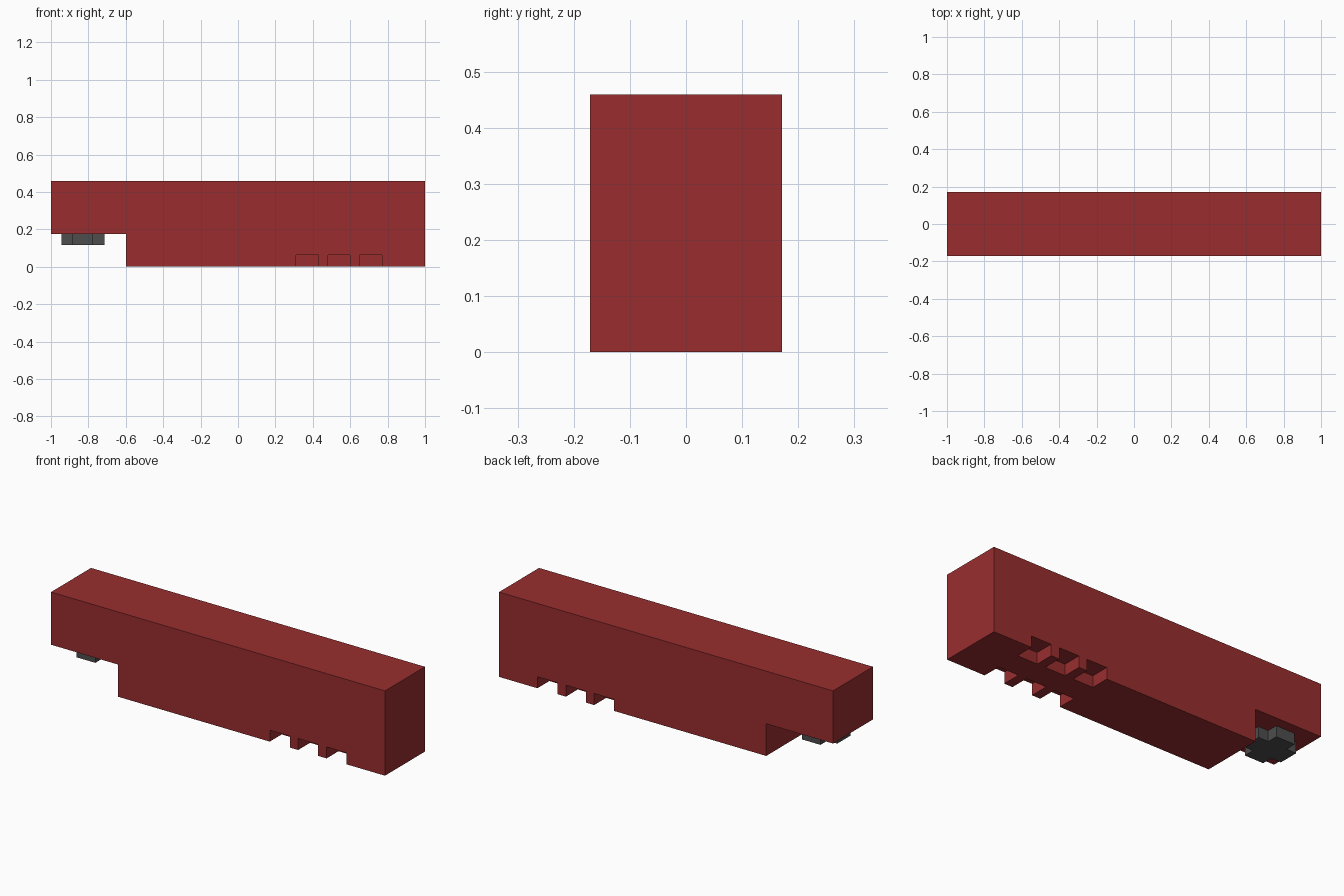
import bpy
import bmesh

cube = bpy.data.objects.get("Cube")
if cube:
    bpy.data.objects.remove(cube, do_unlink=True)


def make_material(name, rgb):
    mat = bpy.data.materials.new(name)
    mat.use_nodes = True
    colour = (*rgb, 1.0)
    mat.diffuse_color = colour
    mat.node_tree.nodes["Principled BSDF"].inputs["Base Color"].default_value = colour
    return mat


def prism(name, points, vector, mat):
    """Extrude a closed outline of 3D points along a vector."""
    bm = bmesh.new()
    face = bm.faces.new([bm.verts.new(p) for p in points])
    result = bmesh.ops.extrude_face_region(bm, geom=[face])
    moved = [v for v in result["geom"] if isinstance(v, bmesh.types.BMVert)]
    bmesh.ops.translate(bm, verts=moved, vec=vector)
    bmesh.ops.recalc_face_normals(bm, faces=bm.faces[:])
    mesh = bpy.data.meshes.new(name)
    bm.to_mesh(mesh)
    bm.free()
    mesh.materials.append(mat)
    obj = bpy.data.objects.new(name, mesh)
    bpy.context.collection.objects.link(obj)
    return obj


red = make_material("dark red paint", (0.32, 0.027, 0.028))
grey = make_material("dark grey metal", (0.075, 0.075, 0.075))

HALF_W, TOP, STEP_Z, STEP_X = 0.171, 0.459, 0.174, -0.6
WELL_H, WELL_D = 0.062, 0.102
WELLS = [(0.31, 0.43), (0.48, 0.60), (0.65, 0.77)]

# Stepped outlines: the centre is solid, the sides have wheel recesses
plain = [(1, 0), (1, TOP), (-1, TOP), (-1, STEP_Z), (STEP_X, STEP_Z), (STEP_X, 0)]
notched = list(plain)
for x0, x1 in WELLS:
    notched += [(x0, 0), (x0, WELL_H), (x1, WELL_H), (x1, 0)]

# Trailer body: three slabs joined into one clean shell
inner = HALF_W - WELL_D
body = prism("trailer_body", [(x, -inner, z) for x, z in plain], (0, 2 * inner, 0), red)
bm = bmesh.new()
bm.from_mesh(body.data)
for side in (-1, 1):
    slab = prism("side_slab", [(x, side * inner, z) for x, z in notched],
                 (0, side * WELL_D, 0), red)
    bm.from_mesh(slab.data)
    mesh = slab.data
    bpy.data.objects.remove(slab)
    bpy.data.meshes.remove(mesh)

# Remove the hidden slab contact faces, keeping the recess back walls
contact = [f for f in bm.faces
           if abs(f.normal.y) > 0.9 and abs(abs(f.calc_center_median().y) - inner) < 1e-4]
bmesh.ops.delete(bm, geom=contact, context="FACES")
for side in (-1, 1):
    for x0, x1 in WELLS:
        corners = [(x0, 0), (x1, 0), (x1, WELL_H), (x0, WELL_H)]
        face = bm.faces.new([bm.verts.new((x, side * inner, z)) for x, z in corners])
        face.normal_update()
        if face.normal.y * side < 0:
            face.normal_flip()
bmesh.ops.remove_doubles(bm, verts=bm.verts[:], dist=1e-5)
bm.to_mesh(body.data)
bm.free()

# Coupling: cross-shaped block under the raised front deck
A, B, CX, PIN_Z = 0.115, 0.056, -0.83, 0.115
cross = [(A, -B), (A, B), (B, B), (B, A), (-B, A), (-B, B),
         (-A, B), (-A, -B), (-B, -B), (-B, -A), (B, -A), (B, -B)]
prism("coupling_block", [(CX + x, y, PIN_Z) for x, y in cross],
      (0, 0, STEP_Z - PIN_Z), grey)
